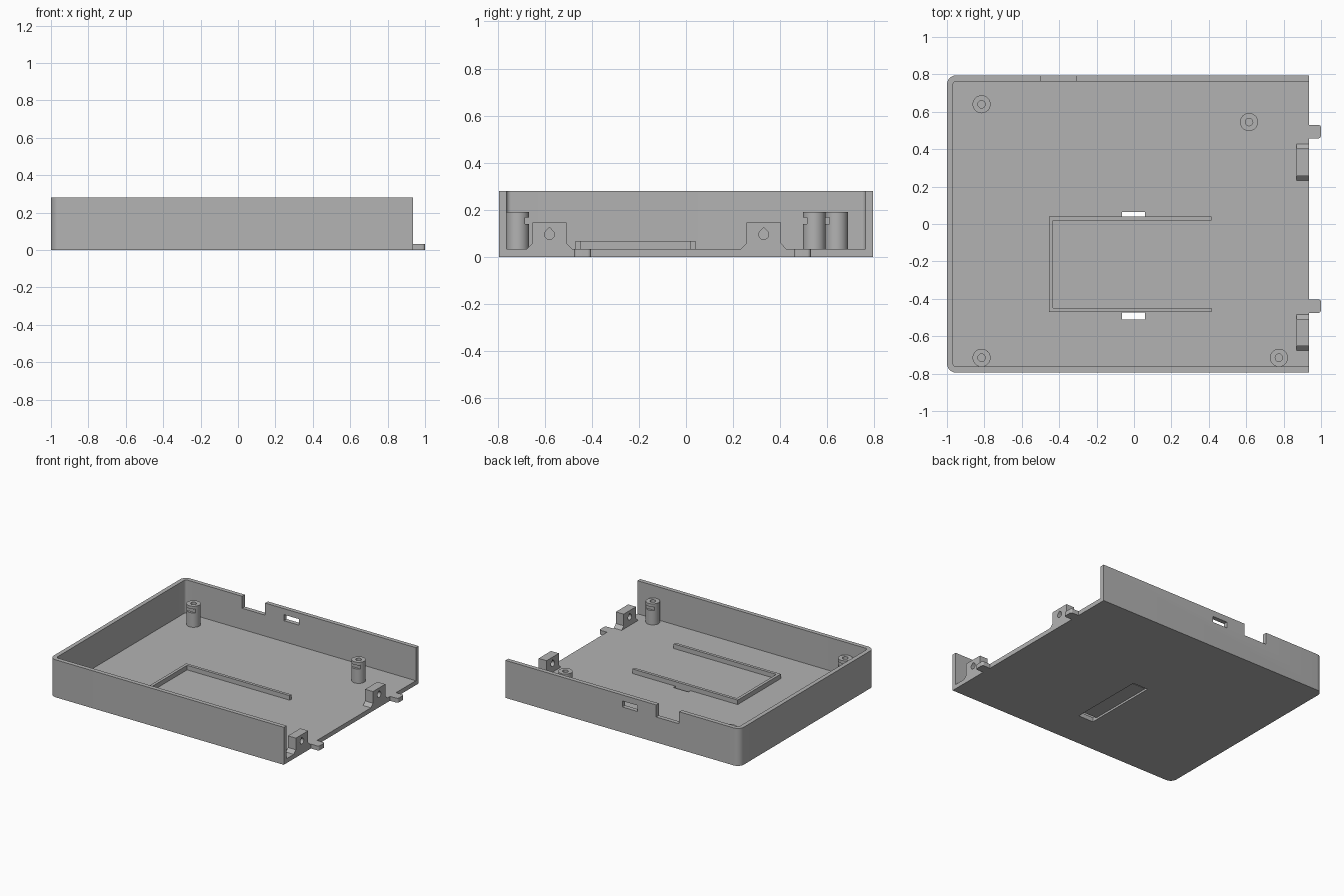
import bpy
import bmesh
import math
from mathutils import Matrix, Vector

cube = bpy.data.objects.get("Cube")
if cube:
    bpy.data.objects.remove(cube, do_unlink=True)

grey = bpy.data.materials.new("plain grey")
grey.use_nodes = True
colour = (0.45, 0.45, 0.45, 1)
grey.diffuse_color = colour
grey.node_tree.nodes["Principled BSDF"].inputs["Base Color"].default_value = colour

FLOOR, WALL, TOP = 0.033, 0.032, 0.28
LEFT, RIGHT, HALF = -1.0, 0.935, 0.795


def arc(cx, cy, r, start, end, steps):
    angles = [math.radians(start + (end - start) * i / steps) for i in range(steps + 1)]
    return [(cx + r * math.cos(a), cy + r * math.sin(a)) for a in angles]


def rect(x0, x1, y0, y1, r_left=0, r_right=0):
    """Rectangle outline with optional rounded left and right corners."""
    pts = []
    for x, y, sx, sy, r, a in ((x0, y0, 1, 1, r_left, 180), (x1, y0, -1, 1, r_right, 270),
                               (x1, y1, -1, -1, r_right, 0), (x0, y1, 1, -1, r_left, 90)):
        pts += arc(x + sx * r, y + sy * r, r, a, a + 90, 8) if r else [(x, y)]
    return pts


def circle(x, y, r):
    return arc(x, y, r, 0, 360, 40)[:-1]


def prism(name, outline, low, high, along="z"):
    """Extrude an outline along z, or a (y, z) outline along x."""
    bm = bmesh.new()
    face = bm.faces.new([bm.verts.new((u, v, low)) for u, v in outline])
    side = bmesh.ops.extrude_face_region(bm, geom=[face])["geom"]
    bmesh.ops.translate(bm, vec=Vector((0, 0, high - low)),
                        verts=[v for v in side if isinstance(v, bmesh.types.BMVert)])
    if along == "x":
        bmesh.ops.transform(bm, verts=bm.verts,
                            matrix=Matrix(((0, 0, 1, 0), (1, 0, 0, 0), (0, 1, 0, 0), (0, 0, 0, 1))))
    bmesh.ops.recalc_face_normals(bm, faces=bm.faces)
    mesh = bpy.data.meshes.new(name)
    bm.to_mesh(mesh)
    bm.free()
    mesh.materials.append(grey)
    obj = bpy.data.objects.new(name, mesh)
    bpy.context.collection.objects.link(obj)
    return obj


def box(name, x0, x1, y0, y1, z0, z1):
    return prism(name, rect(x0, x1, y0, y1), z0, z1)


def cut(obj, *cutters):
    """Subtract each cutter, bake the result and discard the cutters."""
    for cutter in cutters:
        cutter.hide_render = True
        mod = obj.modifiers.new("cut", "BOOLEAN")
        mod.operation, mod.solver, mod.object = "DIFFERENCE", "EXACT", cutter
    graph = bpy.context.evaluated_depsgraph_get()
    mesh = bpy.data.meshes.new_from_object(obj.evaluated_get(graph))
    obj.modifiers.clear()
    obj.data = mesh
    for cutter in cutters:
        bpy.data.objects.remove(cutter, do_unlink=True)


def smooth(obj):
    bpy.ops.object.select_all(action="DESELECT")
    obj.select_set(True)
    bpy.context.view_layer.objects.active = obj
    bpy.ops.object.shade_smooth_by_angle(angle=math.radians(30))


# Tray, open on one end, with wall openings and a strap channel underneath
tray = prism("tray", rect(LEFT, RIGHT, -HALF, HALF, r_left=0.05), 0, TOP)
inner = HALF - WALL
cut(tray,
    prism("cavity", rect(LEFT + WALL, 1.2, -inner, inner, r_left=0.02), FLOOR, 0.5),
    box("wall_notch", -0.5, -0.31, 0.7, 0.9, 0.19, 0.5),
    box("wall_slot", -0.155, -0.03, 0.7, 0.9, 0.19, 0.235),
    box("strap_channel", -0.065, 0.06, -0.51, 0.065, -0.1, 0.015),
    box("strap_slot_back", -0.065, 0.06, 0.04, 0.065, -0.1, 0.1),
    box("strap_slot_front", -0.065, 0.06, -0.51, -0.473, -0.1, 0.1))
smooth(tray)

# Three-sided locating ridge on the floor
x0, x1, y0, y1, t = -0.455, 0.415, -0.47, 0.04, 0.022
prism("locating_ridge", [(x0, y0), (x1, y0), (x1, y0 + t), (x0 + t, y0 + t),
                         (x0 + t, y1 - t), (x1, y1 - t), (x1, y1), (x0, y1)], FLOOR, 0.067)

# Screw posts with a bore and a side slit facing the middle
for i, (x, y) in enumerate(((-0.815, 0.64), (0.615, 0.545), (-0.815, -0.715), (0.775, -0.715))):
    post = prism(f"screw_post_{i + 1}", circle(x, y, 0.048), FLOOR, 0.19)
    ys = sorted((y - math.copysign(0.031, y), y - math.copysign(0.1, y)))
    cut(post, prism("bore", circle(x, y, 0.02), 0.06, 0.3),
        box("slit", x - 0.1, x + 0.1, ys[0], ys[1], 0.14, 0.168))
    smooth(post)

# Brackets with flared feet and teardrop holes, each beside a rounded tab
for side, y in (("front", -0.58), ("back", 0.33)):
    w, foot = 0.0725, 0.097
    bracket = prism(f"{side}_bracket",
                    [(y - foot, FLOOR), (y + foot, FLOOR), (y + w, 0.058),
                     (y + w, 0.145), (y - w, 0.145), (y - w, 0.058)],
                    0.87, RIGHT, along="x")
    teardrop = arc(y, 0.095, 0.021, 135, 405, 24) + [(y, 0.125)]
    cut(bracket, prism("hole", teardrop, 0.8, 1.0, along="x"))
    smooth(bracket)
    tab_y = y + 0.105 if side == "front" else y + 0.128
    smooth(prism(f"{side}_tab", rect(RIGHT, 1.0, tab_y, tab_y + 0.072, r_right=0.015), 0, FLOOR))
